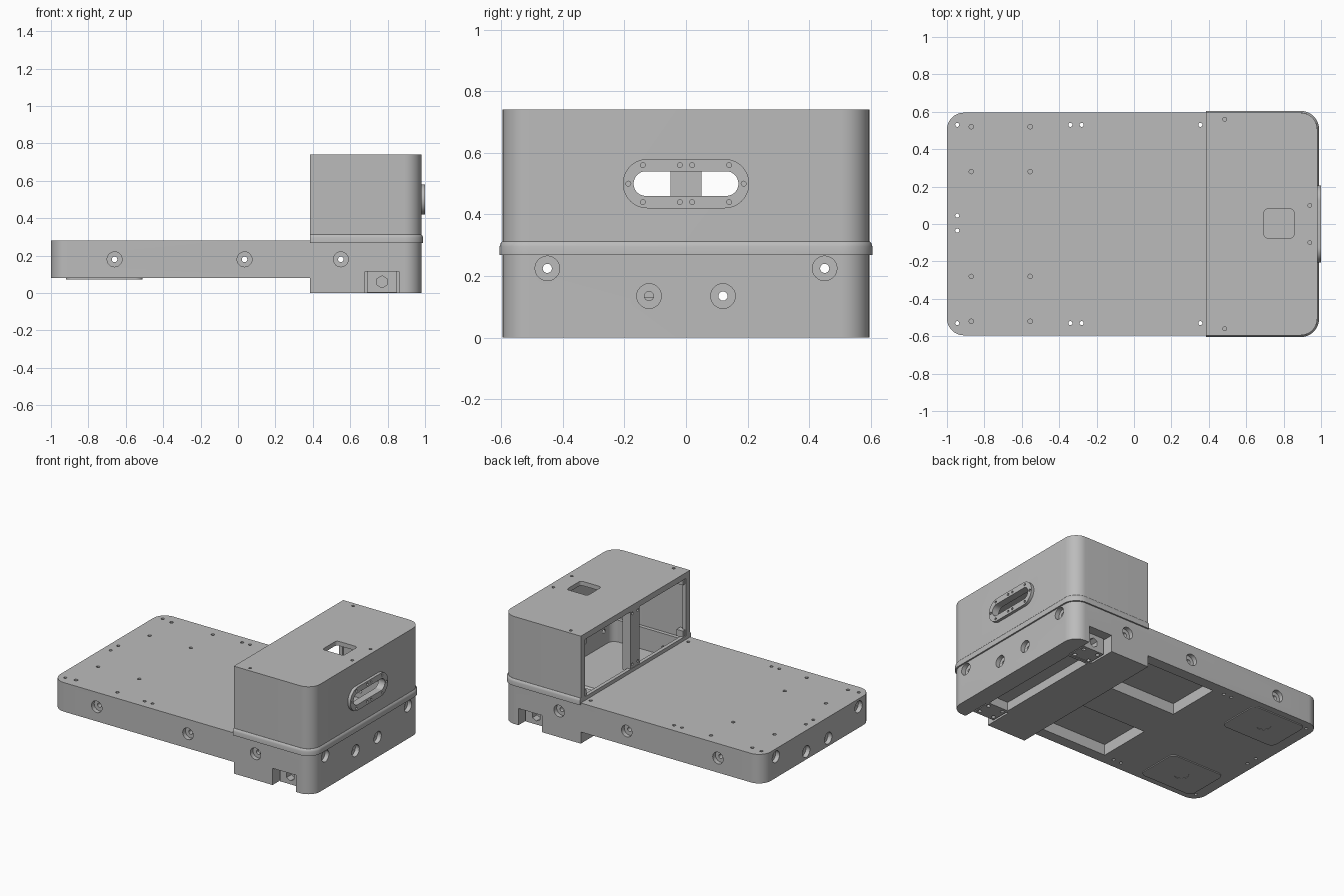
import bpy, bmesh, math
from mathutils import Matrix, Vector

if "Cube" in bpy.data.objects:
    bpy.data.objects.remove(bpy.data.objects["Cube"], do_unlink=True)

grey = bpy.data.materials.new("machined grey")
grey.use_nodes = True
COLOUR = (0.5, 0.5, 0.5, 1)
grey.diffuse_color = COLOUR
grey.node_tree.nodes["Principled BSDF"].inputs["Base Color"].default_value = COLOUR


def outline(x0, x1, y0, y1, r0, r1):
    """Rectangle with corner radius r0 on the low x side, r1 on the high x side."""
    pts = []
    corners = ((x1, y1, r1, 0), (x0, y1, r0, 1), (x0, y0, r0, 2), (x1, y0, r1, 3))
    for x, y, r, q in corners:
        if r < 0.001:
            pts.append((x, y))
            continue
        cx = x - r if x == x1 else x + r
        cy = y - r if y == y1 else y + r
        for i in range(13):
            a = (q + i / 12) * math.pi / 2
            pts.append((cx + r * math.cos(a), cy + r * math.sin(a)))
    return pts


def loft(bm, loops, m=Matrix()):
    rings = [[bm.verts.new(m @ Vector(p)) for p in loop] for loop in loops]
    n = len(rings[0])
    bm.faces.new(rings[0][::-1])
    bm.faces.new(rings[-1])
    for a, b in zip(rings, rings[1:]):
        for i in range(n):
            j = (i + 1) % n
            bm.faces.new((a[i], a[j], b[j], b[i]))


def prism(bm, x0, x1, y0, y1, z0, z1, r0=0, r1=0, m=Matrix()):
    pts = outline(x0, x1, y0, y1, r0, r1)
    loft(bm, [[(x, y, z) for x, y in pts] for z in (z0, z1)], m)


def drill(bm, axis, centre, r, length, sides=24):
    """Cylinder centred on a point and running along an axis."""
    turn = {"x": Matrix.Rotation(math.pi / 2, 4, "Y"),
            "y": Matrix.Rotation(math.pi / 2, 4, "X"), "z": Matrix()}[axis]
    bmesh.ops.create_cone(bm, cap_ends=True, segments=sides, radius1=r, radius2=r,
                          depth=length, matrix=Matrix.Translation(centre) @ turn)


def make(name, bm):
    bmesh.ops.recalc_face_normals(bm, faces=bm.faces)
    mesh = bpy.data.meshes.new(name)
    bm.to_mesh(mesh)
    bm.free()
    mesh.materials.append(grey)
    obj = bpy.data.objects.new(name, mesh)
    bpy.context.collection.objects.link(obj)
    return obj


def cut(obj, bm):
    tool = make("cutter", bm)
    tool.hide_render = True
    mod = obj.modifiers.new("cut", "BOOLEAN")
    mod.operation, mod.solver, mod.object = "DIFFERENCE", "EXACT", tool
    bpy.ops.object.select_all(action="DESELECT")
    bpy.context.view_layer.objects.active = obj
    obj.select_set(True)
    bpy.ops.object.modifier_apply(modifier=mod.name)
    bpy.data.objects.remove(tool, do_unlink=True)


# Base: rounded slab, undercut to leave the deep block at one end
bm = bmesh.new()
prism(bm, -1, 0.98, -0.595, 0.595, 0, 0.28, 0.09, 0.09)
base = make("base", bm)
bm = bmesh.new()
prism(bm, -1.2, 0.385, -1, 1, -0.2, 0.08)
cut(base, bm)

# Cavity, underside pockets and side notches
bm = bmesh.new()
prism(bm, 0.43, 0.94, -0.54, 0.54, 0.13, 0.4, 0, 0.05)
prism(bm, 0.70, 0.85, -0.38, 0.38, -0.1, 0.06)
for s in (-1, 1):
    ya, yb = sorted((s * 0.14, s * 0.52))
    prism(bm, -0.2, 0.36, ya, yb, 0, 0.155)
    ya, yb = sorted((s * 0.40, s * 0.8))
    prism(bm, 0.68, 0.86, ya, yb, -0.1, 0.115)
cut(base, bm)

# Counterbores around the rim
bm = bmesh.new()
for s in (-1, 1):
    for x in (-0.66, 0.035, 0.55):
        drill(bm, "y", (x, s * 0.595, 0.18), 0.04, 0.06)
    for y, z in ((0.45, 0.225), (0.12, 0.135)):
        for x in (-1, 0.98):
            drill(bm, "x", (x, s * y, z), 0.04, 0.06)
cut(base, bm)

# Narrow through holes
bm = bmesh.new()
for x in (-0.66, 0.035, 0.55):
    drill(bm, "y", (x, 0, 0.18), 0.015, 2, 16)
for y, z in ((0.45, 0.225), (-0.45, 0.225), (0.12, 0.135)):
    drill(bm, "x", (0, y, z), 0.015, 3, 16)
for x in (-1, 0.98):
    drill(bm, "x", (x, -0.12, 0.135), 0.015, 0.15, 16)
for s in (-1, 1):
    for x in (-0.945, -0.34, -0.28, 0.355):
        drill(bm, "z", (x, s * 0.53, 0.1), 0.011, 1, 12)
    for x in (-0.87, -0.555):
        for y in (0.52, 0.28):
            drill(bm, "z", (x, s * y, 0.1), 0.012, 1, 12)
    drill(bm, "z", (-0.945, 0.005 + s * 0.04, 0.1), 0.011, 1, 12)
cut(base, bm)

# Foot plates and axle blocks, one pair of each
for side, s in (("right", -1), ("left", 1)):
    bm = bmesh.new()
    ya, yb = sorted((s * 0.235, s * 0.55))
    prism(bm, -0.92, -0.51, ya, yb, 0.073, 0.081, 0.04, 0.04)
    plate = make("foot_plate_" + side, bm)
    bm = bmesh.new()
    drill(bm, "z", (-0.715, s * 0.395, 0.07), 0.045, 0.012)
    cut(plate, bm)

    bm = bmesh.new()
    ya, yb = sorted((s * 0.385, s * 0.53))
    prism(bm, 0.69, 0.85, ya, yb, 0.004, 0.116)
    block = make("axle_block_" + side, bm)
    bm = bmesh.new()
    drill(bm, "y", (0.77, s * 0.53, 0.06), 0.032, 0.1, 6)
    for x in (0.715, 0.825):
        for y in (0.415, 0.5):
            drill(bm, "z", (x, s * y, 0), 0.013, 0.06, 12)
    cut(block, bm)

# Cabin shell with an open side, top window and front slot
bm = bmesh.new()
prism(bm, 0.385, 0.98, -0.595, 0.595, 0.28, 0.74, 0, 0.09)
cabin = make("cabin", bm)
bm = bmesh.new()
prism(bm, 0.41, 0.95, -0.565, 0.565, 0.2, 0.71, 0, 0.06)
cut(cabin, bm)
bm = bmesh.new()
prism(bm, 0.3, 0.45, -0.55, 0.55, 0.305, 0.7)
prism(bm, 0.695, 0.855, -0.075, 0.08, 0.65, 0.8, 0.02, 0.02)
# Turned so that the outline's plane faces along x
stand = Matrix(((0, 0, 1, 0), (1, 0, 0, 0), (0, 1, 0, 0.5), (0, 0, 0, 1)))
prism(bm, -0.17, 0.17, -0.04, 0.04, 0.9, 1.1, 0.0399, 0.0399, stand)
for s in (-1, 1):
    drill(bm, "z", (0.485, s * 0.56, 0.74), 0.01, 0.04, 12)
    drill(bm, "z", (0.94, s * 0.1, 0.74), 0.01, 0.04, 12)
cut(cabin, bm)

# Post in the open side and screw lugs in its corners
bm = bmesh.new()
prism(bm, 0.388, 0.45, -0.05, 0.05, 0.285, 0.72)
post = make("centre_post", bm)
bm = bmesh.new()
for z in (0.33, 0.68):
    for s in (-1, 1):
        drill(bm, "x", (0.388, s * 0.03, z), 0.009, 0.04, 12)
cut(post, bm)
bm = bmesh.new()
for s in (-1, 1):
    ya, yb = sorted((s * 0.525, s * 0.57))
    for z in (0.3, 0.66):
        prism(bm, 0.392, 0.44, ya, yb, z, z + 0.045)
make("screw_lugs", bm)

# Flange around the foot of the cabin
bm = bmesh.new()
loops = []
for z, o in ((0.268, 0.01), (0.296, 0.01), (0.306, 0.007), (0.313, 0.0005)):
    pts = outline(0.385, 0.98 + o, -0.595 - o, 0.595 + o, 0, 0.09 + o)
    loops.append([(x, y, z) for x, y in pts])
loft(bm, loops)
flange = make("flange", bm)
bm = bmesh.new()
prism(bm, 0.3, 0.95, -0.565, 0.565, 0.2, 0.5, 0, 0.06)
cut(flange, bm)

# Bezel around the slot
bm = bmesh.new()
prism(bm, -0.205, 0.205, -0.08, 0.08, 0.97, 1, 0.0799, 0.0799, stand)
bezel = make("slot_bezel", bm)
bm = bmesh.new()
prism(bm, -0.17, 0.17, -0.04, 0.04, 0.9, 1.1, 0.0399, 0.0399, stand)
for s in (-1, 1):
    drill(bm, "x", (1, s * 0.187, 0.5), 0.008, 0.03, 12)
    for y in (0.14, 0.02):
        for z in (0.44, 0.56):
            drill(bm, "x", (1, s * y, z), 0.008, 0.03, 12)
cut(bezel, bm)

# Shading
bpy.ops.object.select_all(action="DESELECT")
for obj in bpy.context.collection.objects:
    if obj.type == "MESH" and grey.name in obj.data.materials:
        obj.select_set(True)
        bpy.context.view_layer.objects.active = obj
bpy.ops.object.shade_smooth_by_angle(angle=math.radians(30))
